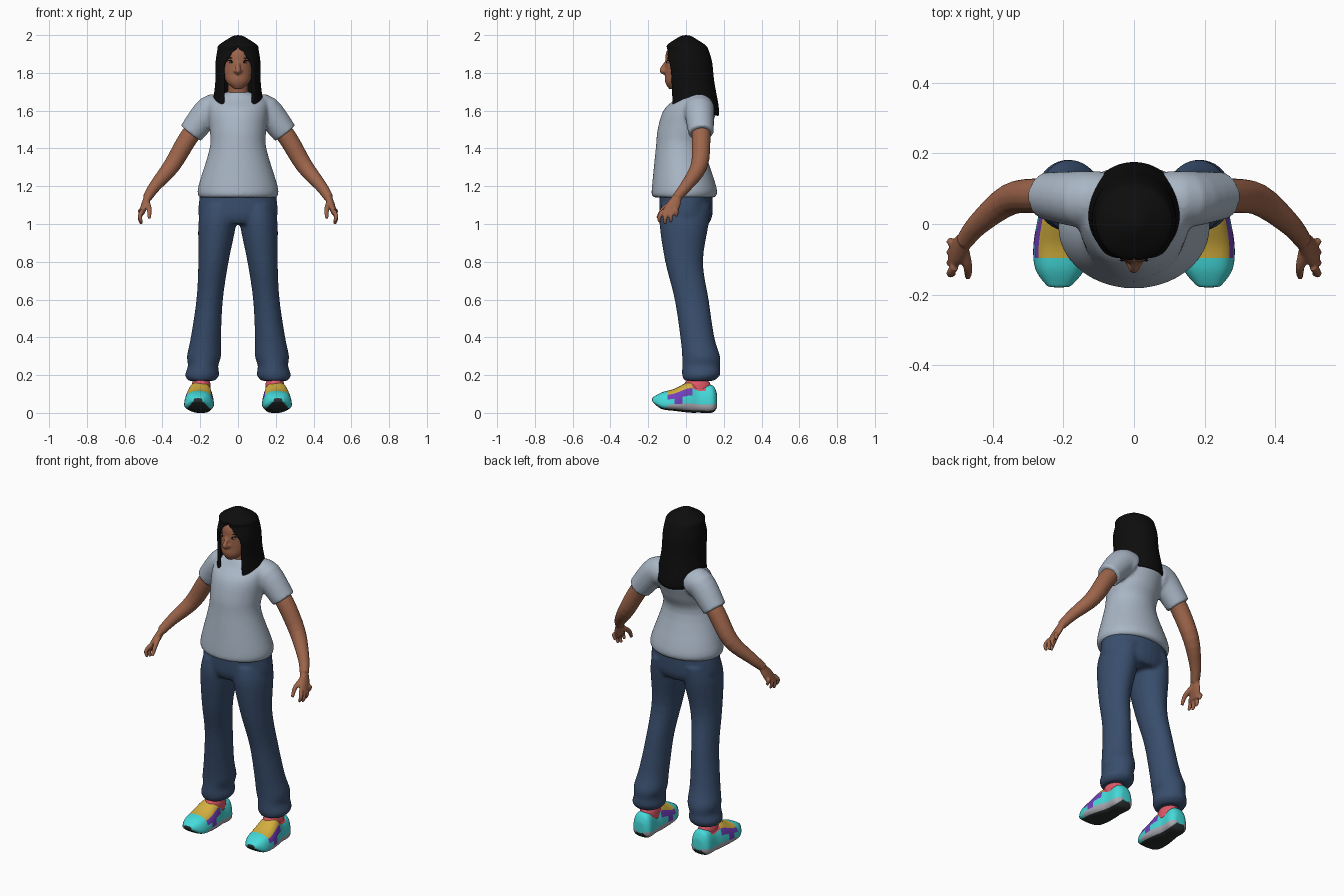
import bpy, bmesh, math
from mathutils import Vector, Matrix

if "Cube" in bpy.data.objects:
    bpy.data.objects.remove(bpy.data.objects["Cube"])


def material(name, *colour):
    m = bpy.data.materials.new(name)
    m.use_nodes = True
    m.diffuse_color = (*colour, 1)
    bsdf = m.node_tree.nodes["Principled BSDF"]
    bsdf.inputs["Base Color"].default_value = (*colour, 1)
    bsdf.inputs["Roughness"].default_value = .8
    return m


SKIN = material("brown skin", .34, .13, .07)
HAIR = material("black hair", .004, .004, .004)
SHIRT = material("pale blue grey cotton", .4, .47, .56)
DENIM = material("dark denim", .04, .075, .15)
CYAN = material("cyan mesh", .06, .7, .7)
YELLOW = material("yellow tongue", .65, .43, .05)
PURPLE = material("purple trim", .17, .05, .5)
PINK = material("pink collar", .75, .1, .14)
FOAM = material("light grey foam", .4, .4, .45)
RUBBER = material("dark rubber", .025, .03, .03)


def finish(bm, name, *mats, voxel=0, smooth=0, subsurf=0, thickness=0):
    """Turn a bmesh into a smooth object; voxel blends overlapping volumes."""
    bmesh.ops.recalc_face_normals(bm, faces=bm.faces[:])
    for face in bm.faces:
        face.smooth = True
    mesh = bpy.data.meshes.new(name)
    bm.to_mesh(mesh)
    bm.free()
    ob = bpy.data.objects.new(name, mesh)
    bpy.context.collection.objects.link(ob)
    for m in mats:
        mesh.materials.append(m)
    if voxel:
        blend = ob.modifiers.new("Blend", 'REMESH')
        blend.mode = 'VOXEL'
        blend.voxel_size = voxel
        blend.use_smooth_shade = True
    if smooth:
        ob.modifiers.new("Smooth", 'SMOOTH').iterations = smooth
    if thickness:
        ob.modifiers.new("Thickness", 'SOLIDIFY').thickness = thickness
    if subsurf:
        sub = ob.modifiers.new("Subdivision", 'SUBSURF')
        sub.levels = sub.render_levels = subsurf


def spline(keys, steps=4):
    """Smooth curve through a few keys of any dimension."""
    keys = [Vector(k) for k in keys]
    padded = [keys[0], *keys, keys[-1]]
    points = []
    for a, b, c, d in zip(padded, padded[1:], padded[2:], padded[3:]):
        for i in range(steps):
            t = i / steps
            points.append(b + (c - a) * (t / 2) + (a - b * 2.5 + c * 2 - d / 2) * t ** 2
                          + ((b - c) * 1.5 + (d - a) / 2) * t ** 3)
    return points + [keys[-1]]


def skin_rings(bm, rings):
    """Bridge rings of points and cap both ends."""
    loops = [[bm.verts.new(p) for p in ring] for ring in rings]
    n = len(loops[0])
    for a, b in zip(loops, loops[1:]):
        for i in range(n):
            j = (i + 1) % n
            bm.faces.new((a[i], a[j], b[j], b[i]))
    bm.faces.new(loops[0])
    bm.faces.new(loops[-1])


def stack(bm, keys, side=0, foot=0, lean=0, n=32):
    """Level ellipses from keys z, y, half width, half depth, on a leaning axis."""
    angles = [math.tau * i / n for i in range(n)]
    skin_rings(bm, [[(side * (foot + lean * z) + rx * math.cos(a), y + ry * math.sin(a), z)
                     for a in angles] for z, y, rx, ry in spline(keys)])


def tube(bm, keys, side=1, n=16):
    """Round tube through keys x, y, z, radius."""
    path = spline(keys)
    points = [Vector((side * x, y, z)) for x, y, z, r in path]
    rings = []
    for i, p in enumerate(points):
        along = points[min(i + 1, len(points) - 1)] - points[max(i - 1, 0)]
        u = along.cross(Vector((0, 1, 0))).normalized()
        v = along.cross(u).normalized()
        r = path[i][3]
        rings.append([p + r * math.cos(math.tau * k / n) * u + r * math.sin(math.tau * k / n) * v
                      for k in range(n)])
    skin_rings(bm, rings)


def ball(bm, centre, size):
    bmesh.ops.create_uvsphere(bm, u_segments=16, v_segments=10, radius=1,
                              matrix=Matrix.Translation(centre) @ Matrix.Diagonal((*size, 1)))


SIDES = (("left", 1), ("right", -1))

# Head with neck, nose and lips
bm = bmesh.new()
stack(bm, [(1.715, -.07, .02, .02), (1.75, -.05, .06, .06), (1.8, -.02, .08, .09),
           (1.86, -.01, .08, .1), (1.92, 0, .08, .1), (1.97, .01, .04, .05)])
stack(bm, [(1.6, .04, .06, .06), (1.8, .01, .05, .05)])
tube(bm, [(0, -.1, 1.86, .01), (0, -.12, 1.83, .012), (0, -.125, 1.81, .015), (0, -.11, 1.8, .01)])
for z in (1.762, 1.774):
    ball(bm, (0, -.1, z), (.025, .014, .007))
for label, side in SIDES:
    ball(bm, (side * .014, -.11, 1.81), (.01, .012, .01))
finish(bm, "head", SKIN, voxel=.006, smooth=2)

# Eyes and brows
for label, side in SIDES:
    bm = bmesh.new()
    ball(bm, (side * .034, -.096, 1.857), (.015, .008, .006))
    finish(bm, label + "_eye", FOAM)
    bm = bmesh.new()
    ball(bm, (side * .034, -.101, 1.857), (.007, .005, .006))
    for z in (1.862, 1.875):
        tube(bm, [(.02, -.102, z, .002), (.04, -.095, z + .005, .003), (.055, -.08, z, .002)], side)
    finish(bm, label + "_pupil_and_brow", HAIR)

# Long hair: a sheet open at the face, keyed by z, y, half width, half depth, opening in degrees
bm = bmesh.new()
N = 40
rows = []
levels = spline([(2, 0, .02, .02, 0), (1.95, 0, .1, .1, 0), (1.92, .01, .11, .11, 5),
                 (1.85, .01, .12, .13, 40), (1.75, .02, .12, .13, 40), (1.6, .04, .14, .14, 35)], 3)
for z, y, rx, ry, gap in levels:
    row = []
    for i in range(N + 1):
        gap = max(gap, 0)
        a = math.radians(gap + (360 - 2 * gap) * i / N)
        # The hem dips at the back and breaks into tips at the front
        dip = 0
        if z < 1.61:
            dip = .02 * (i % 2) if math.cos(a) > .3 else -.03 * math.cos(a)
        row.append(bm.verts.new((rx * math.sin(a), y - ry * math.cos(a), z - dip)))
    rows.append(row)
for a, b in zip(rows, rows[1:]):
    for i in range(N):
        bm.faces.new((a[i], a[i + 1], b[i + 1], b[i]))
bm.faces.new(rows[0][:-1])
bmesh.ops.remove_doubles(bm, verts=bm.verts[:], dist=.0005)
finish(bm, "long_hair", HAIR, thickness=.018, subsurf=1)

# T-shirt: torso and short sleeves
bm = bmesh.new()
stack(bm, [(1.14, -.01, .2, .15), (1.15, -.01, .21, .17), (1.2, -.01, .21, .17), (1.4, -.03, .15, .13),
           (1.5, -.01, .15, .14), (1.6, .02, .16, .14), (1.66, .04, .15, .1), (1.7, .04, .06, .07)], n=48)
for label, side in SIDES:
    tube(bm, [(.09, .07, 1.6, .08), (.15, .07, 1.6, .08), (.25, .08, 1.48, .067)], side, 24)
finish(bm, "t_shirt", SHIRT, voxel=.009, smooth=5)

# Trousers: hips and two legs with gathered hems
bm = bmesh.new()
stack(bm, [(1, 0, .17, .12), (1.05, 0, .21, .14), (1.17, 0, .2, .14)])
for label, side in SIDES:
    stack(bm, [(.17, .07, .07, .08), (.2, .08, .09, .1), (.25, .08, .08, .1), (.3, .08, .09, .1),
               (.4, .06, .08, .09), (.6, .03, .07, .09), (.8, -.01, .08, .1), (1, -.01, .1, .13),
               (1.1, 0, .09, .13)], side, foot=.21, lean=-.1)
finish(bm, "trousers", DENIM, voxel=.01, smooth=5)

for label, side in SIDES:
    # Arm, palm, fingers and thumb
    bm = bmesh.new()
    tube(bm, [(.17, .08, 1.57, .05), (.26, .08, 1.46, .05), (.35, .07, 1.31, .045),
              (.44, 0, 1.2, .032), (.48, -.05, 1.14, .025)], side)
    stack(bm, [(1.16, -.04, .02, .02), (1.1, -.07, .02, .04), (1.05, -.09, .015, .04)],
          side, foot=.89, lean=-.36)
    for i in range(4):
        root, spread, tip = .02 * i - .12, .03 * i - .14, 1 + .01 * (i - 1) ** 2
        tube(bm, [(.506, root, 1.07, .012), (.52, spread, tip + .03, .011), (.51, spread, tip, .008)], side)
    tube(bm, [(.485, -.06, 1.12, .016), (.47, -.12, 1.08, .013), (.47, -.15, 1.03, .009)], side)
    finish(bm, label + "_arm_and_hand", SKIN, voxel=.005, smooth=2)

    # Ankle and shoe collar
    bm = bmesh.new()
    stack(bm, [(.1, .06, .04, .05), (.26, .06, .04, .05)], side, foot=.195)
    finish(bm, label + "_ankle", SKIN)
    bm = bmesh.new()
    stack(bm, [(.1, .06, .05, .07), (.15, .06, .05, .07), (.18, .06, .04, .05)], side, foot=.195)
    finish(bm, label + "_shoe_collar", PINK)

    # Running shoe: sections keyed by y, half width, bottom, top; rounded profile with a low widest line
    half = []
    for k in range(9):
        a = math.pi * (k / 8 - .5)
        rise = math.sin(a)
        half.append((abs(math.cos(a)) ** .6, .27 + rise * (.73 if rise > 0 else .27)))
    outline = half + [(-u, v) for u, v in half[-2:0:-1]]
    sections = spline([(-.18, .03, .06, .08), (-.13, .07, .02, .11), (-.06, .08, .01, .13),
                       (.02, .07, 0, .17), (.07, .06, 0, .15), (.14, .06, 0, .15), (.165, .03, .03, .1)])
    bm = bmesh.new()
    skin_rings(bm, [[(side * (.203 - y / 20 + u * w), y, low + v * (high - low)) for u, v in outline]
                    for y, w, low, high in sections])

    # Colour bands by height around the section and by position along the foot
    mats = [CYAN, YELLOW, PURPLE, FOAM, RUBBER, PINK]
    n = len(outline)
    for i, face in enumerate(bm.faces):
        band = min(i % n, n - 1 - i % n)
        y = face.calc_center_median().y
        paint = CYAN
        if i >= n * (len(sections) - 1):
            paint = RUBBER if y < 0 else CYAN
        elif band < 2:
            paint = RUBBER
        elif band < 4:
            paint = FOAM if y > -.1 else CYAN
        elif band > 5 and -.1 < y < .03:
            paint = YELLOW
        elif band == 5 and -.09 < y < .03 or band == 4 and -.06 < y < -.02:
            paint = PURPLE
        elif band > 5 and .03 < y < .1:
            paint = PINK
        face.material_index = mats.index(paint)
    finish(bm, label + "_shoe", *mats, subsurf=1)
